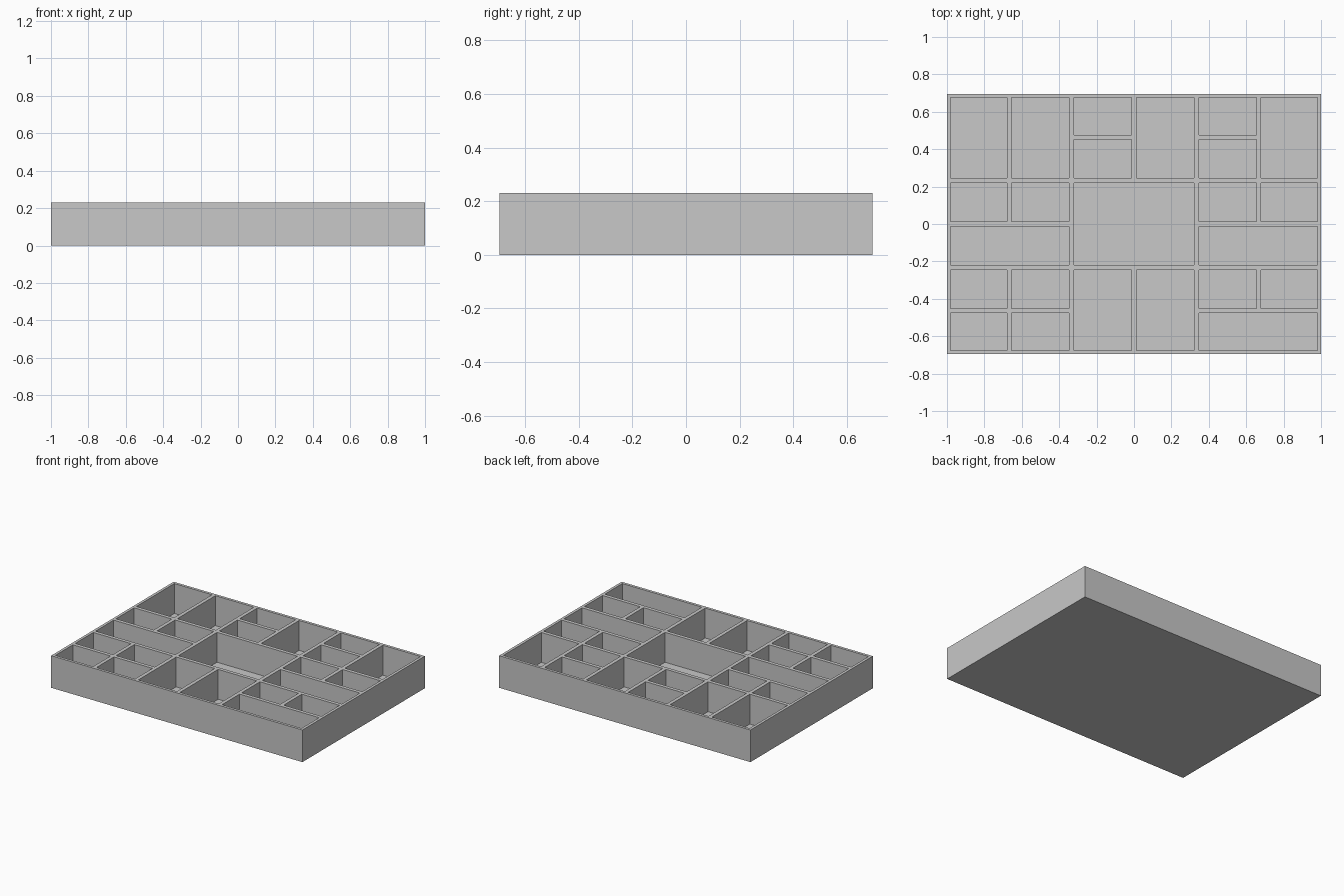
import bpy
import bmesh
from mathutils import Matrix, Vector

if "Cube" in bpy.data.objects:
    bpy.data.objects.remove(bpy.data.objects["Cube"], do_unlink=True)

WIDTH, DEPTH, HEIGHT = 2.0, 1.392, 0.231
RIM, DIVIDER, FLOOR = 0.02, 0.026, 0.016

# Compartment plan, back row first: equal letters share one compartment
PLAN = ["ABCDEF",
        "ABGDHF",
        "IJKKLM",
        "NNKKOO",
        "PQRSTU",
        "VWRSXX"]
ROWS, COLS = len(PLAN), len(PLAN[0])


def add_box(bm, low, high):
    low, high = Vector(low), Vector(high)
    place = Matrix.Translation((low + high) / 2) @ Matrix.Diagonal((high - low).to_4d())
    bmesh.ops.create_cube(bm, size=1, matrix=place)


def make_object(name, bm):
    mesh = bpy.data.meshes.new(name)
    bm.to_mesh(mesh)
    bm.free()
    obj = bpy.data.objects.new(name, mesh)
    bpy.context.collection.objects.link(obj)
    return obj


def span(first, last, count, size):
    """Inner limits of a compartment covering grid cells first..last."""
    start = first / count * size - size / 2 + (RIM if first == 0 else DIVIDER / 2)
    end = (last + 1) / count * size - size / 2 - (RIM if last == count - 1 else DIVIDER / 2)
    return start, end


# Solid tray block
block = bmesh.new()
add_box(block, (-WIDTH / 2, -DEPTH / 2, 0), (WIDTH / 2, DEPTH / 2, HEIGHT))
tray = make_object("divided_tray", block)

# One pocket per letter
pockets = bmesh.new()
for letter in sorted(set("".join(PLAN))):
    cells = [(c, ROWS - 1 - r) for r in range(ROWS) for c in range(COLS)
             if PLAN[r][c] == letter]
    cols, rows = zip(*cells)
    x0, x1 = span(min(cols), max(cols), COLS, WIDTH)
    y0, y1 = span(min(rows), max(rows), ROWS, DEPTH)
    add_box(pockets, (x0, y0, FLOOR), (x1, y1, HEIGHT * 2))
cutter = make_object("pocket_cutter", pockets)
cutter.hide_render = True

# Carve the compartments
carve = tray.modifiers.new("carve_pockets", "BOOLEAN")
carve.operation = "DIFFERENCE"
carve.solver = "EXACT"
carve.object = cutter
bpy.context.view_layer.objects.active = tray
bpy.ops.object.modifier_apply(modifier=carve.name)
bpy.data.objects.remove(cutter, do_unlink=True)

# Plain grey finish
grey = bpy.data.materials.new("light_grey")
grey.use_nodes = True
colour = (0.58, 0.58, 0.58, 1)
grey.diffuse_color = colour
grey.node_tree.nodes["Principled BSDF"].inputs["Base Color"].default_value = colour
tray.data.materials.clear()
tray.data.materials.append(grey)
